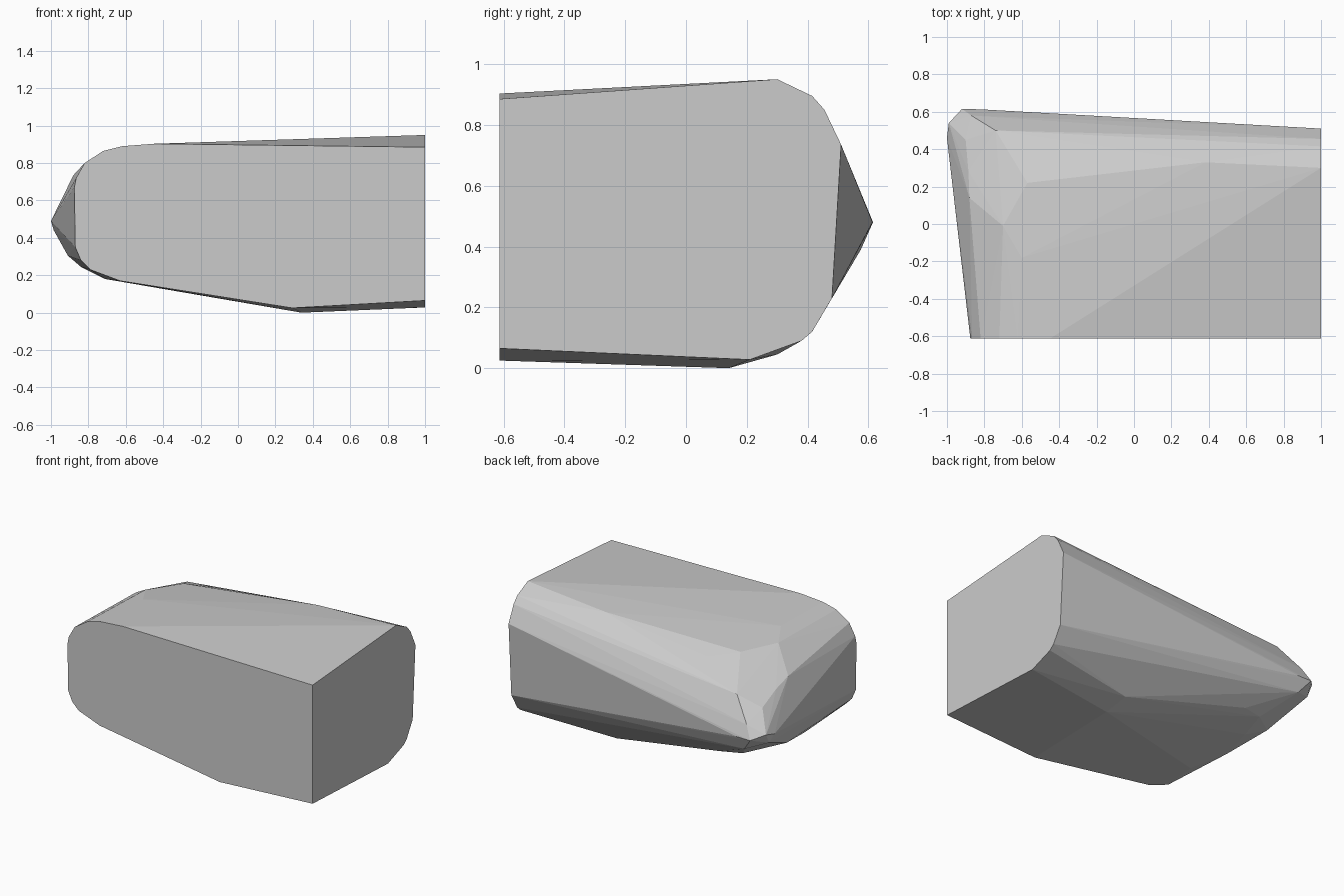
import bpy, bmesh

if "Cube" in bpy.data.objects:
    bpy.data.objects.remove(bpy.data.objects["Cube"])

FRONT, RIGHT = -0.613, 1.0

# Flat front cut, as (x, z)
front_cut = [(1, .885), (-.45, .903), (-.62, .89), (-.72, .865), (-.82, .80),
             (-.865, .72), (-.875, .67), (-.87, .35), (-.84, .28), (-.79, .23),
             (-.63, .17), (.29, .025), (1, .065)]

# Flat right cut, as (y, z)
right_cut = [(.30, .95), (.415, .895), (.455, .85), (.51, .735), (.48, .23),
             (.415, .12), (.38, .09), (.21, .028)]

# Rounded far corner
corner = [(-.92, .615, .48), (-.82, .613, .48), (-.99, .54, .51), (-1, .46, .49),
          (-.985, .50, .44), (-.87, .58, .565), (-.85, .575, .39), (-.70, .545, .63),
          (-.74, .50, .71), (-.88, .14, .735), (-.885, .28, .70), (-.90, .45, .64)]

# Crown of the top and belly of the underside
crown = [(.38, .33, .912), (-.40, .34, .82), (-.57, .22, .85), (-.70, -.01, .86),
         (-.60, -.18, .885)]
belly = [(.34, .14, 0), (.32, .30, .045), (.30, .35, .13), (-.55, .42, .235),
         (-.70, .38, .245), (-.75, .18, .225), (-.84, -.10, .245), (-.91, .20, .305),
         (-.71, -.30, .18)]

points = [(x, FRONT, z) for x, z in front_cut] + [(RIGHT, y, z) for y, z in right_cut]
points += corner + crown + belly

# Wrap one closed skin around the sections
bm = bmesh.new()
for p in points:
    bm.verts.new(p)
hull = bmesh.ops.convex_hull(bm, input=bm.verts)
loose = {e for e in hull["geom_interior"] + hull["geom_unused"]
         if isinstance(e, bmesh.types.BMVert)}
bmesh.ops.delete(bm, geom=list(loose), context='VERTS')
bmesh.ops.dissolve_limit(bm, angle_limit=0.01, verts=bm.verts, edges=bm.edges)
bmesh.ops.recalc_face_normals(bm, faces=bm.faces)

mesh = bpy.data.meshes.new("rounded_block")
bm.to_mesh(mesh)
bm.free()
block = bpy.data.objects.new("rounded_block", mesh)
bpy.context.collection.objects.link(block)

# Plain grey surface with flat facets
grey = bpy.data.materials.new("light grey")
grey.diffuse_color = (.6, .6, .6, 1)
grey.use_nodes = True
grey.node_tree.nodes["Principled BSDF"].inputs["Base Color"].default_value = grey.diffuse_color
mesh.materials.append(grey)
